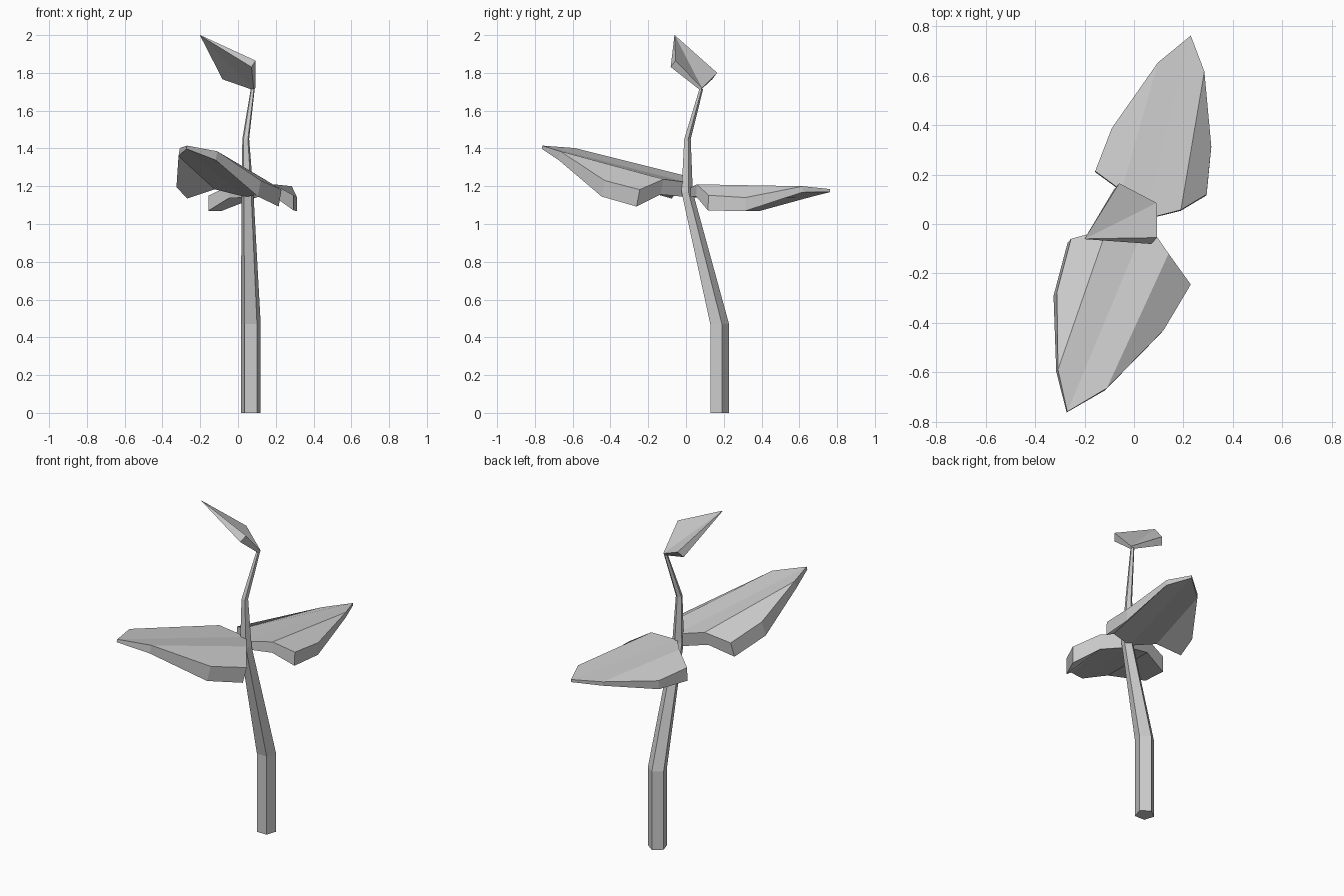
import bpy, bmesh, math
from mathutils import Vector

if "Cube" in bpy.data.objects:
    bpy.data.objects.remove(bpy.data.objects["Cube"])


def finish(bm, name):
    bmesh.ops.recalc_face_normals(bm, faces=bm.faces)
    me = bpy.data.meshes.new(name)
    bm.to_mesh(me)
    bm.free()
    ob = bpy.data.objects.new(name, me)
    bpy.context.collection.objects.link(ob)
    return ob


def thick_leaf(name, rim, faces, offset, weights):
    """Top surface from its rim, weighted offset copy below, walls between."""
    bm = bmesh.new()
    off = Vector(offset)
    top = [bm.verts.new(p) for p in rim]
    low = [bm.verts.new(Vector(p) + off * w) for p, w in zip(rim, weights)]
    for f in faces:
        bm.faces.new([top[i] for i in f])
        bm.faces.new([low[i] for i in reversed(f)])
    n = len(rim)
    for i in range(n):
        j = (i + 1) % n
        bm.faces.new((top[i], low[i], low[j], top[j]))
    return finish(bm, name)


# stem: tapering five-sided tube, flat side to the front
bm = bmesh.new()
rings = []
for x, y, z, r in [(.068, .173, 0, .055), (.068, .173, .47, .055),
                   (.05, .003, 1.17, .033), (.041, .006, 1.45, .019),
                   (.078, .08, 1.715, .011)]:
    rings.append([bm.verts.new((x + r * math.cos(a), y + r * math.sin(a), z))
                  for a in (math.radians(90 + 72 * i) for i in range(5))])
for a, b in zip(rings, rings[1:]):
    for i in range(5):
        j = (i + 1) % 5
        bm.faces.new((a[i], a[j], b[j], b[i]))
bm.faces.new(rings[0])
bm.faces.new(rings[-1])
finish(bm, "stem")

# big leaves: two centre strips and two folded-down wings
# rim order: tip, wing edge one side, stem joint (index 5), wing edge other side
LEAF = [(0, 1, 4, 5), (0, 5, 6, 9), (1, 2, 3, 4), (6, 7, 8, 9)]
thick_leaf("front_leaf", [
    (-.27, -.76, 1.415), (-.11, -.665, 1.385), (.12, -.43, 1.23),
    (.23, -.245, 1.182), (.14, -.12, 1.237), (.05, .01, 1.22),
    (-.11, -.02, 1.26), (-.255, -.06, 1.22), (-.312, -.275, 1.28),
    (-.308, -.59, 1.402)],
    LEAF, (-.014, -.016, -.085), [.2, .55, 1, 1.05, .95, .9, .9, 1, 1, .5])
thick_leaf("back_leaf", [
    (.23, .763, 1.185), (.097, .654, 1.165), (-.09, .388, 1.12),
    (-.157, .214, 1.15), (-.05, .135, 1.20), (.045, .02, 1.19),
    (.19, .057, 1.21), (.294, .12, 1.152), (.313, .315, 1.14),
    (.285, .618, 1.20)],
    LEAF, (0, -.004, -.08), [.2, .3, .65, 1, .8, .6, .8, 1, .9, .4])

# top leaf: small folded kite at the end of the stem
thick_leaf("top_leaf", [
    (-.2, -.06, 2.0), (.093, -.055, 1.865), (.092, .085, 1.72),
    (-.06, .165, 1.80)],
    [(0, 1, 2), (0, 2, 3)], (-.022, -.026, -.034), [.05, 1, .35, 1])
